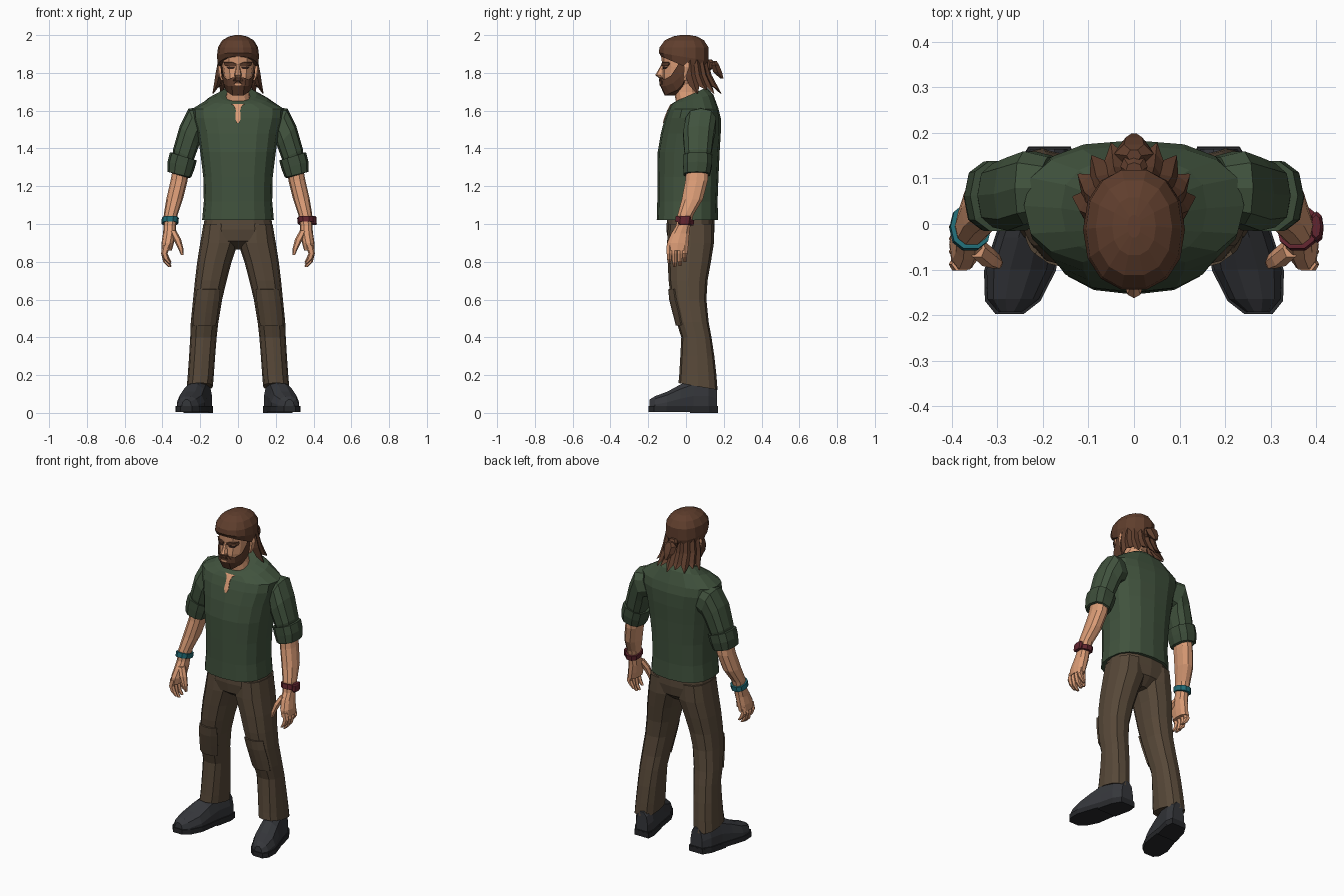
import bpy, bmesh
from math import sin, cos, pi, radians
from mathutils import Vector
from mathutils.bvhtree import BVHTree


def material(name, r, g, b):
    m = bpy.data.materials.new(name)
    m.diffuse_color = (r, g, b, 1)
    return m


SKIN = material("skin", .70, .33, .18)
HAIR = material("brown_hair", .115, .048, .026)
GREEN = material("green_cloth", .052, .085, .047)
CUFF = material("cuff_cloth", .045, .073, .041)
BROWN = material("brown_cloth", .095, .065, .040)
LEATHER = material("boot_leather", .036, .038, .044)
RUBBER = material("boot_rubber", .020, .021, .024)
TEAL = material("teal", .015, .15, .18)
MAROON = material("maroon", .12, .018, .028)
DARK = material("dark", .03, .014, .01)


def finish(name, bm, mat, mirror):
    bmesh.ops.recalc_face_normals(bm, faces=bm.faces)
    me = bpy.data.meshes.new(name)
    bm.to_mesh(me)
    bm.free()
    me.materials.append(mat)
    ob = bpy.data.objects.new(name, me)
    bpy.context.collection.objects.link(ob)
    if mirror:
        ob.modifiers.new("mirror", "MIRROR").use_mirror_merge = False
    return ob


def skin(name, rings, mat, mirror=False):
    """Bridge closed point rings into a capped flat-shaded body."""
    bm = bmesh.new()
    rows = [[bm.verts.new(p) for p in r] for r in rings]
    n = len(rows[0])
    for a, b in zip(rows, rows[1:]):
        for i in range(n):
            j = (i + 1) % n
            bm.faces.new((a[i], a[j], b[j], b[i]))
    bm.faces.new(rows[0])
    bm.faces.new(rows[-1])
    return finish(name, bm, mat, mirror)


def oval(x, z, rx, front, back, tx=0, ty=0, n=12, p=2.3):
    """Level superellipse ring; tx and ty tilt it across and along y."""
    pts = []
    for i in range(n):
        c, s = cos(2 * pi * i / n), sin(2 * pi * i / n)
        c, s = [(1 if v > 0 else -1) * abs(v) ** (2 / p) if abs(v) > 1e-6 else 0 for v in (c, s)]
        pts.append((x + rx * c, (front + back) / 2 + (back - front) / 2 * s, z + tx * c + ty * s))
    return pts


def body(name, specs, mat, mirror=False, n=12, p=2.3):
    return skin(name, [oval(*s, n=n, p=p) for s in specs], mat, mirror)


def patch(name, target, rows, mat, off, mirror=False, cols=4):
    """Thin panel laid onto the front of another part; rows are (z, x0, x1)."""
    tree = BVHTree.FromPolygons([v.co for v in target.data.vertices],
                                [f.vertices for f in target.data.polygons])
    bm = bmesh.new()
    grid = []
    for z, x0, x1 in rows:
        row = []
        for i in range(cols + 1):
            x = x0 + (x1 - x0) * i / cols
            hit = tree.ray_cast(Vector((x, -1, z)), Vector((0, 1, 0)))[0]
            row.append(bm.verts.new((x, hit.y if hit else -.1, z)))
        grid.append(row)
    for a, b in zip(grid, grid[1:]):
        for i in range(cols):
            bm.faces.new((a[i], a[i + 1], b[i + 1], b[i]))
    ob = finish(name, bm, mat, mirror)
    sol = ob.modifiers.new("thickness", "SOLIDIFY")
    sol.thickness, sol.offset = 2 * off, 0
    return ob


# Shirt torso and sleeves
shirt = body("shirt", [
    (0, 1.02, .190, -.155, .170), (0, 1.12, .181, -.152, .167), (0, 1.25, .184, -.152, .172),
    (0, 1.38, .200, -.150, .178), (0, 1.48, .215, -.133, .184), (0, 1.56, .238, -.112, .184),
    (0, 1.61, .242, -.092, .172), (0, 1.66, .160, -.076, .145, 0, .025),
    (0, 1.685, .098, -.060, .110, 0, .038)], GREEN, n=16, p=2.5)
body("sleeve", [
    (.18, 1.54, .025, .01, .15, .075), (.230, 1.53, .032, -.005, .163, .082),
    (.258, 1.465, .050, -.018, .150, .055), (.288, 1.37, .056, -.010, .136, .025),
    (.295, 1.33, .05, 0, .125, .02)], GREEN, True, n=10, p=2.6)
body("rolled_cuff", [
    (.286, 1.355, .052, 0, .128, .022), (.289, 1.358, .071, -.018, .142, .022),
    (.302, 1.31, .071, -.018, .140, .02), (.311, 1.262, .063, -.015, .130, .015),
    (.311, 1.258, .050, -.005, .12, .015), (.305, 1.29, .045, 0, .115, .015)], CUFF, True, n=10, p=2.6)

# Forearms and hands
body("forearm", [
    (.300, 1.31, .042, 0, .12), (.312, 1.23, .045, -.006, .118), (.336, 1.13, .044, -.025, .092),
    (.356, 1.05, .037, -.046, .042), (.361, .99, .033, -.055, .025), (.363, .95, .034, -.08, .02),
    (.372, .90, .033, -.102, .016), (.378, .86, .028, -.103, .012)], SKIN, True, n=10)
for i, (y, tip) in enumerate([(-.088, .79), (-.06, .772), (-.032, .778), (-.006, .80)]):
    body(f"finger_{i + 1}", [
        (.379, .885, .022, y - .016, y + .015), (.390, .845, .017, y - .016, y + .015),
        (.380, tip + .025, .015, y - .014, y + .013), (.360, tip, .008, y - .009, y + .009)],
        SKIN, True, n=6)
body("thumb", [
    (.345, .965, .018, -.075, -.03), (.322, .92, .020, -.095, -.05),
    (.303, .87, .014, -.100, -.066), (.295, .835, .007, -.095, -.075)], SKIN, True, n=6)

# Wrist bands: a bracelet on one side, a watch on the other
for name, s, mat in (("bracelet", -1, TEAL), ("watch_strap", 1, MAROON)):
    body(name, [(s * .360, 1.003, .036, -.05, .03, 0, -.012), (s * .361, 1.003, .045, -.060, .042, 0, -.012),
                (s * .358, 1.032, .045, -.056, .046, 0, -.012), (s * .358, 1.032, .036, -.05, .04, 0, -.012)],
         mat, n=10)
body("watch_case", [(.404, .995, .010, -.034, .016), (.403, 1.003, .014, -.042, .024),
                    (.401, 1.035, .014, -.038, .028), (.400, 1.042, .010, -.03, .02)], MAROON, n=8)

# Trousers
body("trouser_hips", [
    (0, 1.04, .175, -.10, .15), (0, .97, .186, -.104, .152), (0, .91, .17, -.095, .142),
    (0, .865, .05, -.03, .09)], BROWN, n=16, p=2.5)
leg = body("trouser_leg", [
    (.095, 1.0, .088, -.095, .148), (.100, .90, .100, -.100, .148), (.125, .80, .091, -.097, .132),
    (.144, .70, .084, -.092, .114), (.161, .60, .077, -.080, .108), (.177, .48, .073, -.050, .120),
    (.183, .40, .070, -.025, .135), (.190, .30, .069, -.030, .150), (.197, .20, .069, -.036, .161),
    (.202, .14, .069, -.040, .167, 0, -.018), (.202, .145, .055, -.03, .155, 0, -.018)],
    BROWN, True, p=2.5)
patch("knee_patch", leg, [(.655, .098, .212), (.60, .103, .221), (.53, .113, .23), (.465, .122, .234)],
      BROWN, .009, True)

# Boots: sections along the foot, which splays outward toward the toe
FOOT = [(-.193, .026, .070), (-.165, .056, .088), (-.10, .074, .112), (-.03, .068, .150),
        (.04, .061, .180), (.12, .060, .180), (.165, .040, .150)]
ARCH = [(1, .2), (1, .5), (.78, .84), (.3, 1), (-.3, 1), (-.78, .84), (-1, .5), (-1, .2)]


def foot_x(y):
    return .226 - .24 * y


skin("boot", [[(foot_x(y) + w * u, y, max(.03, h * t)) for u, t in ARCH] for y, w, h in FOOT],
     LEATHER, True)


def sole(name, stations, z0, z1):
    outline = [(foot_x(y) + w + .005, y) for y, w in stations]
    outline += [(foot_x(y) - w - .005, y) for y, w in reversed(stations)]
    skin(name, [[(x, y, z) for x, y in outline] for z in (z0, z1)], RUBBER, True)


sole("boot_sole", [(y * 1.025, w) for y, w, h in FOOT], .006, .036)
sole("boot_heel", [(.02, .062), (.12, .060), (.17, .042)], 0, .03)

# Neck and head
body("neck", [(0, 1.60, .075, -.035, .10), (0, 1.655, .068, -.055, .075), (0, 1.70, .058, -.062, .06),
              (0, 1.77, .056, -.065, .06)], SKIN)
patch("neck_opening", shirt, [(1.535, -.005, .005), (1.555, -.014, .014), (1.60, -.011, .011),
                              (1.625, -.020, .020), (1.634, -.034, .034)], SKIN, .004)
head = body("head", [
    (0, 1.69, .036, -.106, -.03), (0, 1.73, .060, -.122, .03), (0, 1.78, .077, -.126, .07),
    (0, 1.83, .084, -.124, .08), (0, 1.89, .088, -.132, .09), (0, 1.95, .075, -.115, .08),
    (0, 1.975, .04, -.07, .04)], SKIN)
body("nose", [(0, 1.846, .009, -.130, -.11), (0, 1.815, .013, -.147, -.11), (0, 1.788, .020, -.163, -.11),
              (0, 1.774, .015, -.144, -.11)], SKIN, n=8, p=2)
body("ear", [(.084, 1.76, .006, -.012, .008), (.092, 1.785, .010, -.014, .018),
             (.098, 1.83, .012, -.014, .028), (.094, 1.865, .008, -.006, .02)], SKIN, True, n=6)
patch("eye", head, [(1.821, .024, .050), (1.833, .016, .060)], DARK, .003, True)
patch("eyebrow", head, [(1.838, .010, .064), (1.849, .010, .070), (1.857, .03, .068)], HAIR, .007, True)

# Beard: columns from chin centre to sideburn
BEARD = [[(0, -.138, 1.772), (0, -.138, 1.735), (0, -.114, 1.682), (0, -.06, 1.68)],
         [(.028, -.135, 1.776), (.032, -.132, 1.73), (.028, -.108, 1.680), (.025, -.06, 1.68)],
         [(.056, -.114, 1.765), (.057, -.109, 1.73), (.047, -.085, 1.692), (.04, -.05, 1.69)],
         [(.081, -.080, 1.785), (.077, -.070, 1.745), (.065, -.050, 1.707), (.05, -.03, 1.71)],
         [(.092, -.050, 1.83), (.087, -.030, 1.78), (.075, -.020, 1.735), (.055, -.01, 1.74)],
         [(.093, -.030, 1.87), (.092, -.005, 1.84), (.083, -.002, 1.77), (.06, 0, 1.77)]]
left = [[(-x, y, z) for x, y, z in col] for col in reversed(BEARD[1:])]
beard = skin("beard", left + BEARD, HAIR)
patch("lip", beard, [(1.734, -.013, .013), (1.745, -.022, .022)], SKIN, .003)
patch("moustache", beard, [(1.738, .024, .040), (1.756, .002, .040), (1.774, .002, .024)], HAIR, .006, True, 3)

# Hair: crown shell, loose locks round the nape, tied tuft
body("hair_crown", [
    (0, 1.838, .104, -.134, .100, 0, -.05), (0, 1.885, .112, -.147, .122, 0, -.022),
    (0, 1.935, .106, -.143, .122), (0, 1.972, .084, -.115, .098), (0, 1.993, .048, -.07, .06),
    (0, 2.0, .014, -.03, .02)], HAIR, n=14, p=2.2)
for k, deg in enumerate((2, 24, 46, 68, 90, 112, 134, 156, 178)):
    c, s = cos(radians(deg)), sin(radians(deg))
    drop = .02 * (k % 2)
    rings = []
    for rx, cy, ry, z, w, d in [(.085, .02, .075, 1.87, .03, .02), (.098, .025, .088, 1.79, .034, .022),
                                (.112, .04, .108, 1.735, .028, .016), (.133, .055, .13, 1.69 + drop, .003, .003)]:
        ctr = Vector((rx * c, cy + ry * s, z))
        t, o = Vector((-s, c, 0)), Vector((c, s, 0))
        rings.append([ctr + t * w, ctr + o * d, ctr - t * w, ctr - o * d])
    skin(f"hair_lock_{k + 1}", rings, HAIR)
body("hair_tie", [(0, 1.872, .018, .10, .135), (0, 1.855, .03, .10, .152), (0, 1.825, .026, .10, .148),
                  (0, 1.815, .015, .10, .13)], HAIR, n=8)
body("hair_tuft", [(0, 1.862, .016, .135, .165), (0, 1.842, .044, .130, .178), (0, 1.805, .036, .140, .194),
                   (0, 1.77, .012, .180, .200)], HAIR, n=6, p=2)
